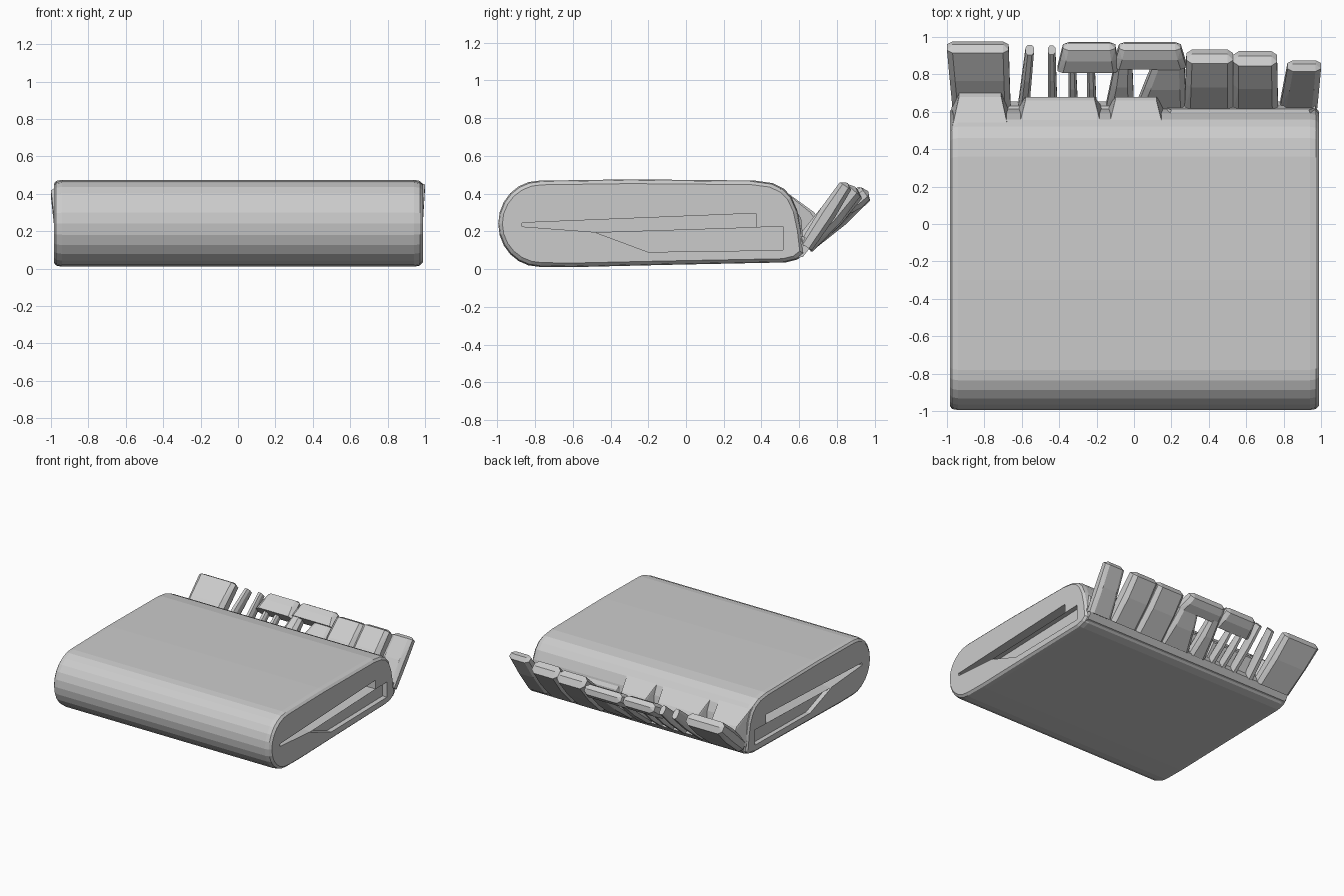
import bpy, bmesh, math
from mathutils import Vector

if "Cube" in bpy.data.objects:
    bpy.data.objects.remove(bpy.data.objects["Cube"])


def mesh_object(name, bm):
    bmesh.ops.recalc_face_normals(bm, faces=bm.faces[:])
    me = bpy.data.meshes.new(name)
    bm.to_mesh(me)
    bm.free()
    ob = bpy.data.objects.new(name, me)
    bpy.context.collection.objects.link(ob)
    return ob


def loft(name, sections):
    """Closed solid through (x, [(y, z), ...]) sections."""
    bm = bmesh.new()
    rings = [[bm.verts.new((x, y, z)) for y, z in pts] for x, pts in sections]
    n = len(rings[0])
    for a, b in zip(rings, rings[1:]):
        for i in range(n):
            j = (i + 1) % n
            bm.faces.new((a[i], a[j], b[j], b[i]))
    bm.faces.new(rings[0])
    bm.faces.new(rings[-1])
    return mesh_object(name, bm)


def hull(name, pts):
    bm = bmesh.new()
    for p in pts:
        bm.verts.new(p)
    r = bmesh.ops.convex_hull(bm, input=bm.verts[:])
    junk = [v for v in r["geom_interior"] if isinstance(v, bmesh.types.BMVert)]
    bmesh.ops.delete(bm, geom=junk, context='VERTS')
    bmesh.ops.dissolve_limit(bm, angle_limit=0.02, verts=bm.verts[:], edges=bm.edges[:])
    return mesh_object(name, bm)


# Folded body: rounded fold at the front, slanted back
front = [(-0.78 - 0.215 * math.sin(math.radians(a)), 0.24 + 0.228 * math.cos(math.radians(a)))
         for a in range(0, 181, 15)]
profile = front + [(-0.6, 0.01), (-0.1, 0.022), (0.53, 0.035), (0.59, 0.05), (0.625, 0.08),
                   (0.612, 0.2), (0.59, 0.31), (0.56, 0.38), (0.52, 0.425), (0.46, 0.455),
                   (0.36, 0.469), (-0.3, 0.475)]


def inset(s):
    return [(-0.19 + (y + 0.19) * (1 - s / 0.8), 0.24 + (z - 0.24) * (1 - s / 0.23)) for y, z in profile]


body = loft("folded_body", [(-0.985, inset(0.022)), (-0.972, inset(0.006)), (-0.94, inset(0)),
                            (0.94, inset(0)), (0.972, inset(0.006)), (0.988, inset(0.022))])

# Openings between the folded layers, on both sides
gap = [(-0.87, 0.225), (-0.87, 0.245), (0.37, 0.295), (0.37, 0.222), (-0.47, 0.195)]
step = [(-0.2, 0.09), (-0.48, 0.194), (-0.2, 0.203), (0.515, 0.225), (0.515, 0.1)]
for side in (-1, 1):
    for label, pts, depth in (("gap", gap, 0.25), ("step", step, 0.04)):
        cutter = loft(label + "_cutter", [(side * (0.988 - depth), pts), (side * 1.1, pts)])
        cutter.hide_render = True
        cutter.hide_viewport = True
        m = body.modifiers.new(label, 'BOOLEAN')
        m.operation = 'DIFFERENCE'
        m.solver = 'EXACT'
        m.object = cutter


# Fringe: chunky faceted strips rising from the bottom back edge
def strip(name, xb, xt, start, end, thick=0.12, chamfer=0.03):
    s, e = Vector(start), Vector(end)
    d = (e - s).normalized()
    up = Vector((-d.y, d.x)) * thick / 2
    pts = []
    for t, w in ((0, 0.85), (0.55, 1.0), (1, 0.8)):
        c = s.lerp(e, t)
        lo = xb[0] + (xt[0] - xb[0]) * t
        hi = xb[1] + (xt[1] - xb[1]) * t
        k = min(chamfer, (hi - lo) * 0.25)
        for sg in (-1, 1):
            p = c + up * sg * w
            pts += [(lo + k, p.x, p.y), (hi - k, p.x, p.y)]
            q = c + up * sg * w * 0.5
            pts += [(lo, q.x, q.y), (hi, q.x, q.y)]
    # rounded tip
    tip = e + d * 0.02
    for x in (xt[0] + chamfer, xt[1] - chamfer):
        if xt[1] - xt[0] > 3 * chamfer:
            pts.append((x, tip.x, tip.y))
    return hull(name, pts)


LOW = (0.63, 0.13)
strips = [
    ((-0.97, -0.66), (-1.0, -0.67), LOW, (0.945, 0.40), 0.12),
    ((-0.62, -0.56), (-0.58, -0.535), LOW, (0.93, 0.40), 0.10),
    ((-0.46, -0.41), (-0.46, -0.42), LOW, (0.93, 0.40), 0.09),
    ((-0.35, -0.30), (-0.35, -0.31), LOW, (0.84, 0.31), 0.08),
    ((-0.25, -0.20), (-0.25, -0.21), LOW, (0.84, 0.31), 0.08),
    ((-0.15, 0.0), (-0.10, -0.01), LOW, (0.87, 0.34), 0.10),
    ((0.01, 0.28), (0.10, 0.27), LOW, (0.85, 0.33), 0.10),
    ((-0.41, -0.08), (-0.38, -0.10), (0.83, 0.32), (0.95, 0.40), 0.10),
    ((-0.11, 0.28), (-0.08, 0.25), (0.85, 0.33), (0.95, 0.40), 0.10),
    ((0.27, 0.53), (0.28, 0.53), LOW, (0.895, 0.41), 0.13),
    ((0.53, 0.77), (0.53, 0.765), LOW, (0.885, 0.42), 0.13),
    ((0.78, 0.98), (0.82, 1.0), (0.635, 0.12), (0.845, 0.44), 0.09),
]
for i, s in enumerate(strips):
    strip("fringe_strip_%d" % (i + 1), *s)

# Sloping tabs where the fringe leaves the upper fold, plus a solid hem below
tabs = [(-0.975, -0.67, 0.70), (-0.62, -0.17, 0.68), (-0.14, 0.16, 0.68), (0.16, 0.975, 0.61)]
for i, (a, b, y) in enumerate(tabs):
    w = 0.04
    hull("fringe_tab_%d" % (i + 1), [(x, p, z) for x in (a, b) for p, z in
         ((0.50, 0.43), (0.54, 0.15), (0.625, 0.12))] +
         [(x, p, z) for x in (a + w, b - w) for p, z in ((y, 0.27), (y - 0.02, 0.30))])
hull("fringe_hem", [(x, y, z) for x in (-0.96, 0.97) for y, z in
     ((0.55, 0.05), (0.62, 0.065), (0.655, 0.11), (0.63, 0.17), (0.55, 0.18))])
